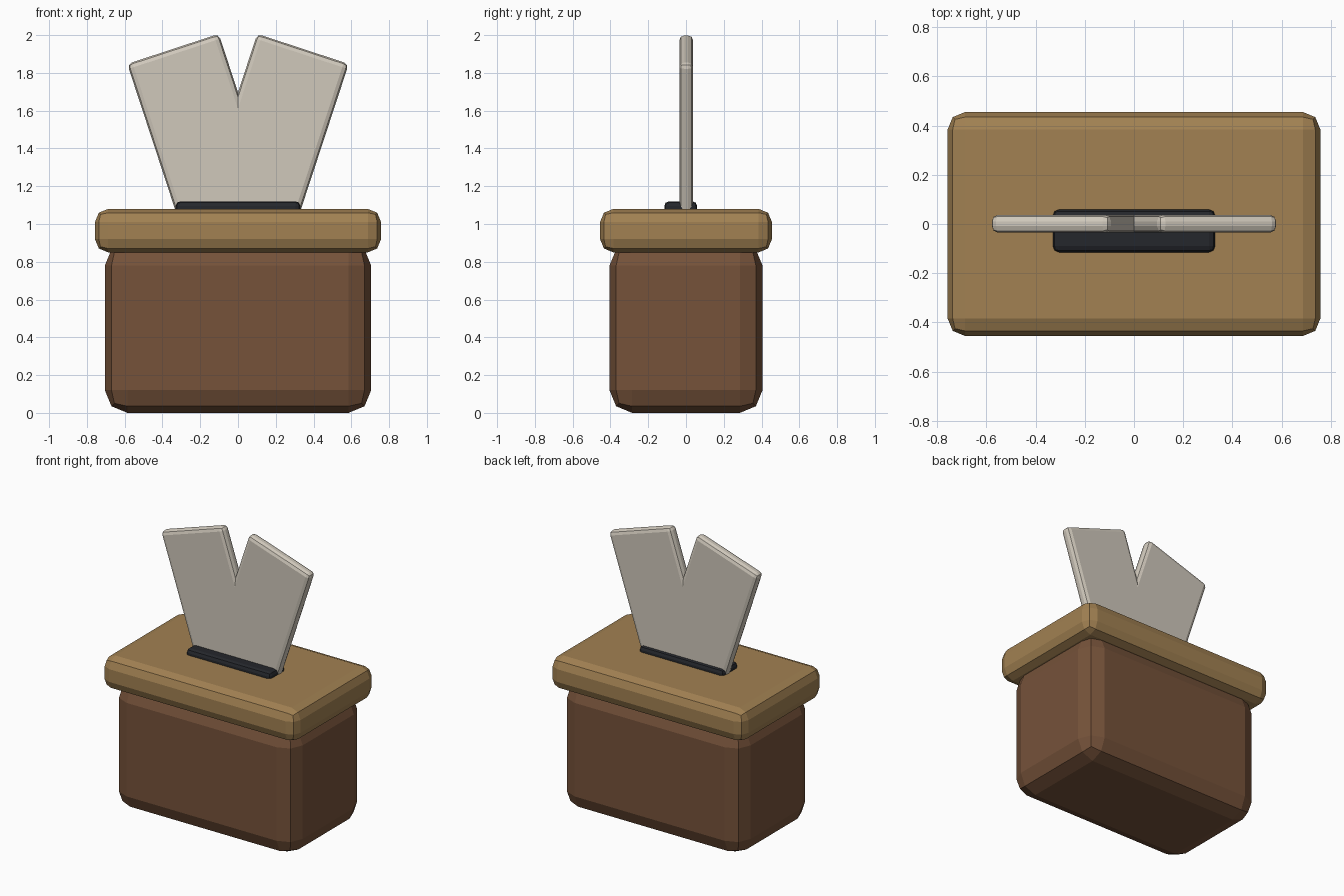
import bpy, bmesh, math
from mathutils import Matrix

if "Cube" in bpy.data.objects:
    bpy.data.objects.remove(bpy.data.objects["Cube"])


def material(name, rgb):
    mat = bpy.data.materials.new(name)
    mat.diffuse_color = (*rgb, 1)
    mat.use_nodes = True
    mat.node_tree.nodes["Principled BSDF"].inputs["Base Color"].default_value = mat.diffuse_color
    return mat


def block(name, center, size, bevel, mat, tilt=0.0):
    """Flat-faced box with two-step rounded edges, tilted about y."""
    bm = bmesh.new()
    bmesh.ops.create_cube(bm, size=1, matrix=Matrix.Diagonal((*size, 1)))
    mesh = bpy.data.meshes.new(name)
    bm.to_mesh(mesh)
    bm.free()
    obj = bpy.data.objects.new(name, mesh)
    bpy.context.collection.objects.link(obj)
    obj.location = center
    obj.rotation_euler = (0, tilt, 0)
    mod = obj.modifiers.new("rounded_edges", 'BEVEL')
    mod.width = bevel
    mod.segments = 2
    mesh.materials.append(mat)
    return obj


brown = material("brown", (0.18, 0.085, 0.042))
tan = material("tan", (0.36, 0.22, 0.085))
black = material("black", (0.018, 0.02, 0.025))
paper = material("paper", (0.63, 0.58, 0.50))

# Box body and overhanging lid
block("box_body", (0, 0, 0.45), (1.41, 0.81, 0.90), 0.12, brown)
block("box_lid", (0, 0, 0.965), (1.515, 0.91, 0.23), 0.07, tan)

# Dark opening on the lid
block("slot", (0, -0.028, 1.08), (0.66, 0.174, 0.08), 0.025, black)

# Two crossed tissue sheets fanning out in a V
angle = math.radians(18.2)
width, length, top = 0.51, 1.0, 1.938
u, v = 0.275, top - length / 2
for side, label in ((-1, "left"), (1, "right")):
    x = side * (v * math.sin(angle) - u * math.cos(angle))
    z = v * math.cos(angle) + u * math.sin(angle)
    block("tissue_" + label, (x, 0.001, z), (width, 0.073, length),
          0.027, paper, side * angle)
